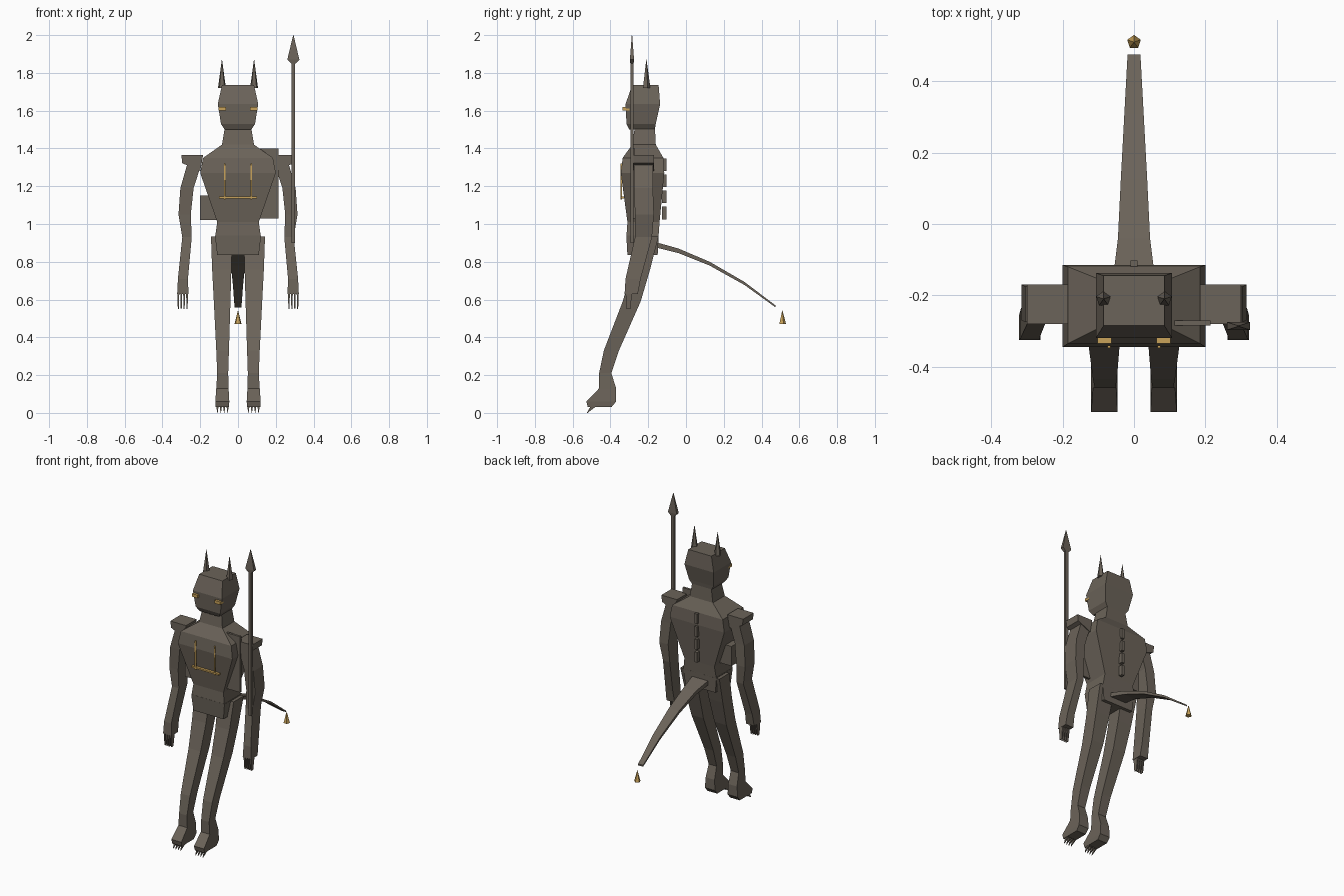
import bpy
import bmesh


def material(name, rgb):
    m = bpy.data.materials.new(name)
    m.diffuse_color = (*rgb, 1)
    return m


STONE = material("dark stone", (0.147, 0.125, 0.100))
GOLD = material("gold", (0.58, 0.36, 0.10))


def loft(name, rings, mat=STONE):
    """Skin a list of equal-sized point rings and cap both ends."""
    bm = bmesh.new()
    vs = [[bm.verts.new(p) for p in ring] for ring in rings]
    n = len(vs[0])
    for a, b in zip(vs, vs[1:]):
        for i in range(n):
            j = (i + 1) % n
            bm.faces.new((a[i], a[j], b[j], b[i]))
    bm.faces.new(vs[0])
    bm.faces.new(vs[-1])
    bmesh.ops.recalc_face_normals(bm, faces=bm.faces)
    mesh = bpy.data.meshes.new(name)
    bm.to_mesh(mesh)
    bm.free()
    ob = bpy.data.objects.new(name, mesh)
    bpy.context.collection.objects.link(ob)
    mesh.materials.append(mat)
    return ob


def column(name, sections, side=1, mat=STONE):
    """Stack of rectangles (z, x0, x1, y0, y1)."""
    return loft(name, [[(side * x0, y0, z), (side * x1, y0, z),
                        (side * x1, y1, z), (side * x0, y1, z)]
                       for z, x0, x1, y0, y1 in sections], mat)


def box(name, x0, x1, y0, y1, z0, z1, side=1, mat=STONE):
    return column(name, [(z0, x0, x1, y0, y1), (z1, x0, x1, y0, y1)], side, mat)


def spike(name, x, y, z0, z1, r, mat=STONE):
    bpy.ops.mesh.primitive_cone_add(vertices=5, radius1=r, radius2=0,
                                    depth=z1 - z0, location=(x, y, (z0 + z1) / 2))
    ob = bpy.context.object
    ob.name = name
    ob.data.materials.append(mat)


# Torso with neck, and the pelvis block
column("torso", [(z, -w, w, y0, y1) for z, w, y0, y1 in (
    (0.94, 0.12, -0.315, -0.145), (1.01, 0.11, -0.31, -0.14),
    (1.27, 0.20, -0.345, -0.115), (1.35, 0.185, -0.335, -0.12),
    (1.42, 0.085, -0.285, -0.16), (1.52, 0.068, -0.27, -0.165))])
column("pelvis", [(0.835, -0.11, 0.11, -0.31, -0.15),
                  (0.94, -0.122, 0.122, -0.316, -0.145)])

# Head
column("head", [(z, -w, w, y0, y1) for z, w, y0, y1 in (
    (1.50, 0.07, -0.30, -0.165), (1.53, 0.09, -0.315, -0.16),
    (1.635, 0.107, -0.32, -0.137), (1.735, 0.085, -0.285, -0.145))])

for s, tag in ((-1, "left"), (1, "right")):
    # Ear and eye
    spike(f"{tag}_ear", s * 0.085, -0.21, 1.72, 1.875, 0.022)
    box(f"{tag}_eye", 0.063, 0.103, -0.335, -0.30, 1.60, 1.62, s, GOLD)
    # Chest stripe
    box(f"{tag}_chest_stripe", 0.066, 0.074, -0.348, -0.340, 1.13, 1.32, s, GOLD)
    # Shoulder pad, sloping inward at the underside
    loft(f"{tag}_shoulder_pad", [[(s * 0.30, y, 1.365), (s * 0.295, y, 1.322),
                                  (s * 0.20, y, 1.28), (s * 0.185, y, 1.365)]
                                 for y in (-0.28, -0.17)])
    # Arm and hand
    column(f"{tag}_arm", [
        (1.33, 0.19, 0.265, -0.275, -0.175), (1.19, 0.235, 0.305, -0.275, -0.175),
        (1.05, 0.25, 0.315, -0.27, -0.17), (0.93, 0.245, 0.295, -0.27, -0.18),
        (0.71, 0.265, 0.318, -0.32, -0.24), (0.63, 0.262, 0.322, -0.325, -0.255)], s)
    for i in range(4):
        x = 0.264 + i * 0.0155
        column(f"{tag}_finger", [(0.55, x + 0.003, x + 0.008, -0.315, -0.295),
                                 (0.64, x, x + 0.011, -0.32, -0.285)], s)
    # Leg, swept forward to the foot
    column(f"{tag}_leg", [
        (0.935, 0.03, 0.143, -0.25, -0.145), (0.76, 0.035, 0.137, -0.285, -0.19),
        (0.59, 0.04, 0.128, -0.335, -0.24), (0.33, 0.048, 0.115, -0.435, -0.355),
        (0.21, 0.052, 0.11, -0.46, -0.395), (0.13, 0.05, 0.115, -0.46, -0.37),
        (0.06, 0.046, 0.12, -0.527, -0.37), (0.03, 0.048, 0.118, -0.52, -0.395)], s)
    for i in range(4):
        x = 0.055 + i * 0.018
        column(f"{tag}_toe_claw", [(0.0, x - 0.001, x + 0.001, -0.525, -0.521),
                                   (0.035, x - 0.006, x + 0.006, -0.505, -0.475)], s)

# Belly stripe
box("belly_stripe", -0.1, 0.1, -0.345, -0.325, 1.135, 1.145, 1, GOLD)

# Spine plates
for i in range(4):
    z = 1.025 + i * 0.085
    box("spine_plate", -0.01, 0.01, -0.127, -0.102, z, z + 0.067)

# Flat tail curving down, with a separate pointed tip
loft("tail", [[(-w, y, z - t), (w, y, z - t), (w, y, z + t), (-w, y, z + t)]
              for y, z, w, t in (
    (-0.16, 0.89, 0.06, 0.014), (-0.04, 0.858, 0.045, 0.012),
    (0.125, 0.79, 0.037, 0.010), (0.31, 0.685, 0.027, 0.008),
    (0.475, 0.563, 0.018, 0.005))])
spike("tail_tip", 0, 0.51, 0.47, 0.545, 0.02, GOLD)

# Carried plate and hip pouch behind the arms
box("back_plate", 0.10, 0.215, -0.285, -0.27, 1.03, 1.40)
box("hip_pouch", -0.20, -0.10, -0.27, -0.19, 1.02, 1.15)

# Spear
box("spear_shaft", 0.283, 0.303, -0.295, -0.277, 0.90, 1.86)
column("spear_head", [(z, 0.293 - w, 0.293 + w, -0.286 - d, -0.286 + d)
                      for z, w, d in ((1.85, 0.012, 0.009), (1.87, 0.032, 0.011),
                                      (2.0, 0.001, 0.001))])
